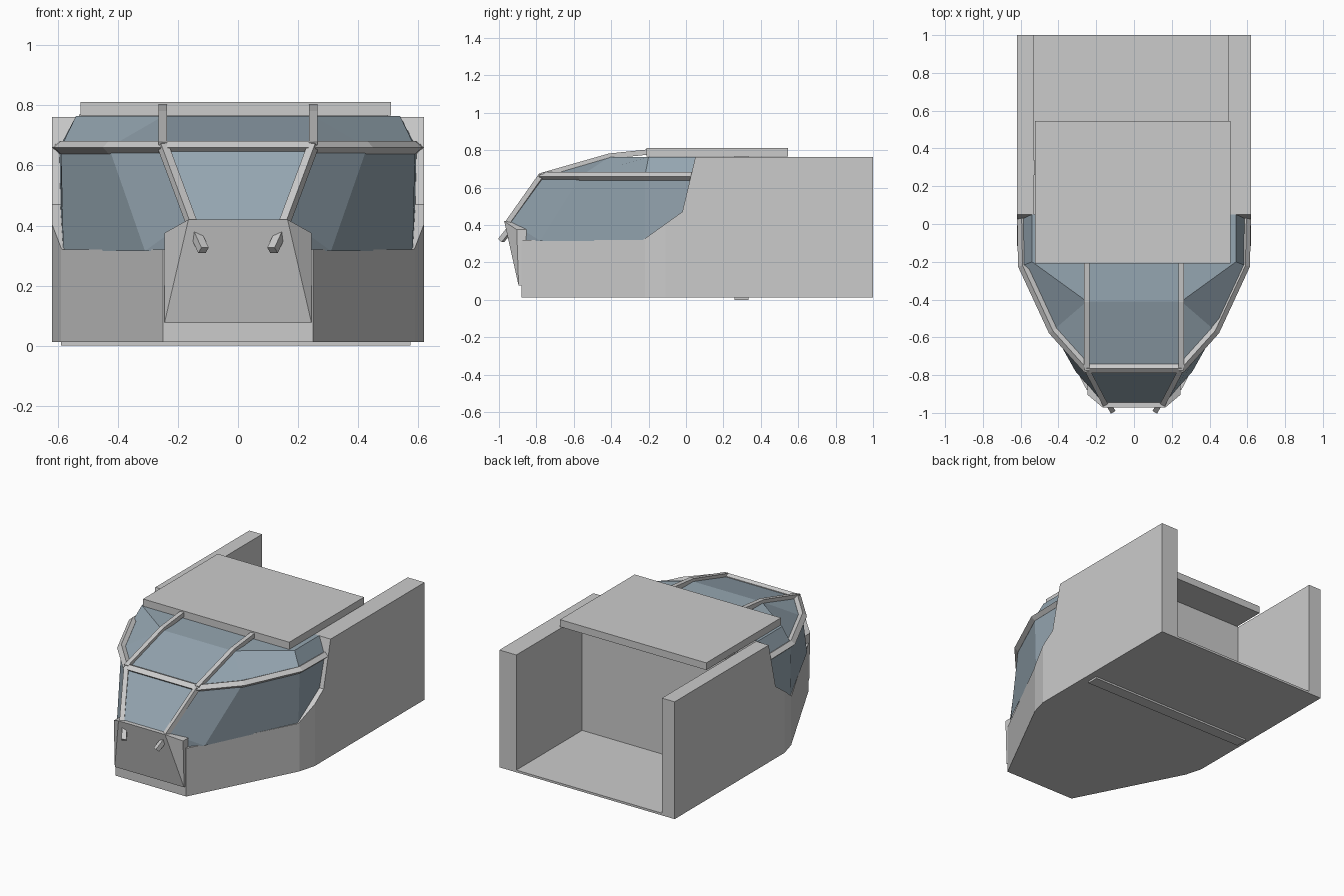
import bpy, bmesh
from mathutils import Vector

if "Cube" in bpy.data.objects:
    bpy.data.objects.remove(bpy.data.objects["Cube"])

glass = bpy.data.materials.new("tinted_glass")
glass.diffuse_color = (0.30, 0.38, 0.44, 1)
glass.use_nodes = True
glass.node_tree.nodes["Principled BSDF"].inputs["Base Color"].default_value = glass.diffuse_color


def finish(name, bm, mat=None):
    bmesh.ops.recalc_face_normals(bm, faces=bm.faces[:])
    me = bpy.data.meshes.new(name)
    bm.to_mesh(me)
    bm.free()
    ob = bpy.data.objects.new(name, me)
    bpy.context.collection.objects.link(ob)
    if mat:
        me.materials.append(mat)
    return ob


def prism(name, pts, offset):
    bm = bmesh.new()
    f = bm.faces.new([bm.verts.new(p) for p in pts])
    ext = bmesh.ops.extrude_face_region(bm, geom=[f], use_keep_orig=True)
    bmesh.ops.translate(bm, vec=offset, verts=[v for v in ext["geom"] if isinstance(v, bmesh.types.BMVert)])
    return finish(name, bm)


def box(name, lo, hi):
    (x0, y0, z0), (x1, y1, z1) = lo, hi
    return prism(name, [(x0, y0, z0), (x1, y0, z0), (x1, y1, z0), (x0, y1, z0)], (0, 0, z1 - z0))


def sweep(name, path, profile, up=Vector((0, 0, 1))):
    # profile of (sideways, upwards) offsets swept along a path
    path = [Vector(p) for p in path]
    bm = bmesh.new()
    rings = []
    for i, p in enumerate(path):
        a = (p - path[max(i - 1, 0)]).normalized()
        b = (path[min(i + 1, len(path) - 1)] - p).normalized()
        t = (a + b).normalized()
        side = t.cross(up).normalized()
        n = side.cross(t)
        m = 1 / max(0.5, t.dot(b if b.length else a))
        rings.append([bm.verts.new(p + side * u * m + n * v) for u, v in profile])
    k = len(profile)
    for r, s in zip(rings, rings[1:]):
        for j in range(k):
            bm.faces.new((r[j], r[(j + 1) % k], s[(j + 1) % k], s[j]))
    bm.faces.new(rings[0])
    bm.faces.new(rings[-1])
    return finish(name, bm)


def flip(p):
    return (-p[0], p[1], p[2])


def mirrored(pts):
    return [flip(p) for p in reversed(pts)] + list(pts)


# Hull wall: U-shaped plan cut to the side profile
outer = [(0.25, -0.88), (0.59, -0.22), (0.62, -0.11), (0.62, 1)]
inner = [(0.50, 1), (0.50, -0.2), (0.21, -0.82)]
plan = outer + inner + [(-0.21, -0.82), (-0.53, -0.2), (-0.53, 1)] + [(-x, y) for x, y in reversed(outer)]
hull = prism("hull_wall", [(x, y, 0.012) for x, y in plan], (0, 0, 0.9))
side = [(-1.2, -0.1), (1.2, -0.1), (1.2, 0.762), (0.05, 0.762), (-0.02, 0.47), (-0.23, 0.32), (-1.2, 0.32)]
cutter = prism("hull_cutter", [(-1, y, z) for y, z in side], (2, 0, 0))
cutter.hide_render = True
mod = hull.modifiers.new("profile", 'BOOLEAN')
mod.operation, mod.object, mod.solver = 'INTERSECT', cutter, 'EXACT'
bpy.context.view_layer.objects.active = hull
bpy.ops.object.modifier_apply(modifier=mod.name)
bpy.data.objects.remove(cutter)

# Floor, underside seam strip, bulkhead and roof
floor = outer + [(-x, y) for x, y in reversed(outer)]
prism("floor", [(x, y, 0.012) for x, y in floor], (0, 0, 0.014))
box("underside_strip", (-0.59, 0.26, 0), (0.575, 0.335, 0.014))
box("bulkhead", (-0.53, 0.26, 0.02), (0.50, 0.335, 0.77))
box("roof", (-0.525, -0.21, 0.766), (0.51, 0.545, 0.812))

# Nose block with overhanging front
bm = bmesh.new()
for x, y, z in [(0.165, -0.972, 0.42), (0.165, -0.92, 0.42), (0.245, -0.905, 0.375),
                (0.245, -0.82, 0.375), (0.245, -0.895, 0.075), (0.245, -0.82, 0.075)]:
    bm.verts.new((x, y, z))
    bm.verts.new((-x, y, z))
bmesh.ops.convex_hull(bm, input=bm.verts[:])
bmesh.ops.dissolve_limit(bm, angle_limit=0.02, verts=bm.verts[:], edges=bm.edges[:])
finish("nose_block", bm)

# Canopy glass between three rings
low = [(0.165, -0.945, 0.42), (0.31, -0.78, 0.315), (0.582, -0.22, 0.315), (0.59, 0.04, 0.315)]
mid = [(0.25, -0.765, 0.66), (0.43, -0.565, 0.66), (0.59, -0.22, 0.66), (0.595, 0.04, 0.66)]
top = [(0.25, -0.41, 0.764), (0.25, -0.41, 0.764), (0.54, -0.2, 0.764), (0.54, 0.05, 0.764)]
bm = bmesh.new()
L, M, T = ([bm.verts.new(p) for p in mirrored(r)] for r in (low, mid, top))
for a, b in ((L, M), (M, T)):
    for i in range(7):
        bm.faces.new((a[i], a[i + 1], b[i + 1], b[i]))
bm.faces.new(T)
for s in (1, -1):  # corner pane beside the nose
    bm.faces.new([bm.verts.new((s * x, y, z)) for x, y, z in (low[0], low[1], (0.24, -0.86, 0.315))])
bmesh.ops.remove_doubles(bm, verts=bm.verts[:], dist=0.0005)
finish("canopy_glass", bm, glass)

# Canopy frame: waist ring, front posts and roof ribs
diamond = [(0.024, 0), (0, 0.022), (-0.024, 0.012), (-0.024, -0.012), (0, -0.022)]
sweep("waist_ring", mirrored(mid), diamond)
sq = [(0.014, 0.014), (-0.014, 0.014), (-0.014, -0.014), (0.014, -0.014)]
for s, tag in ((1, "right"), (-1, "left")):
    sweep("front_post_" + tag, [(s * 0.25, -0.77, 0.665), (s * 0.155, -0.95, 0.41)], sq)
    sweep("roof_rib_" + tag, [(s * 0.25, -0.77, 0.665), (s * 0.25, -0.41, 0.768),
                              (s * 0.25, -0.2, 0.79)], sq)
    # Small angled lamps on the nose
    sweep("nose_lamp_" + tag, [(s * 0.14, -0.945, 0.372), (s * 0.115, -0.988, 0.317)], sq)
